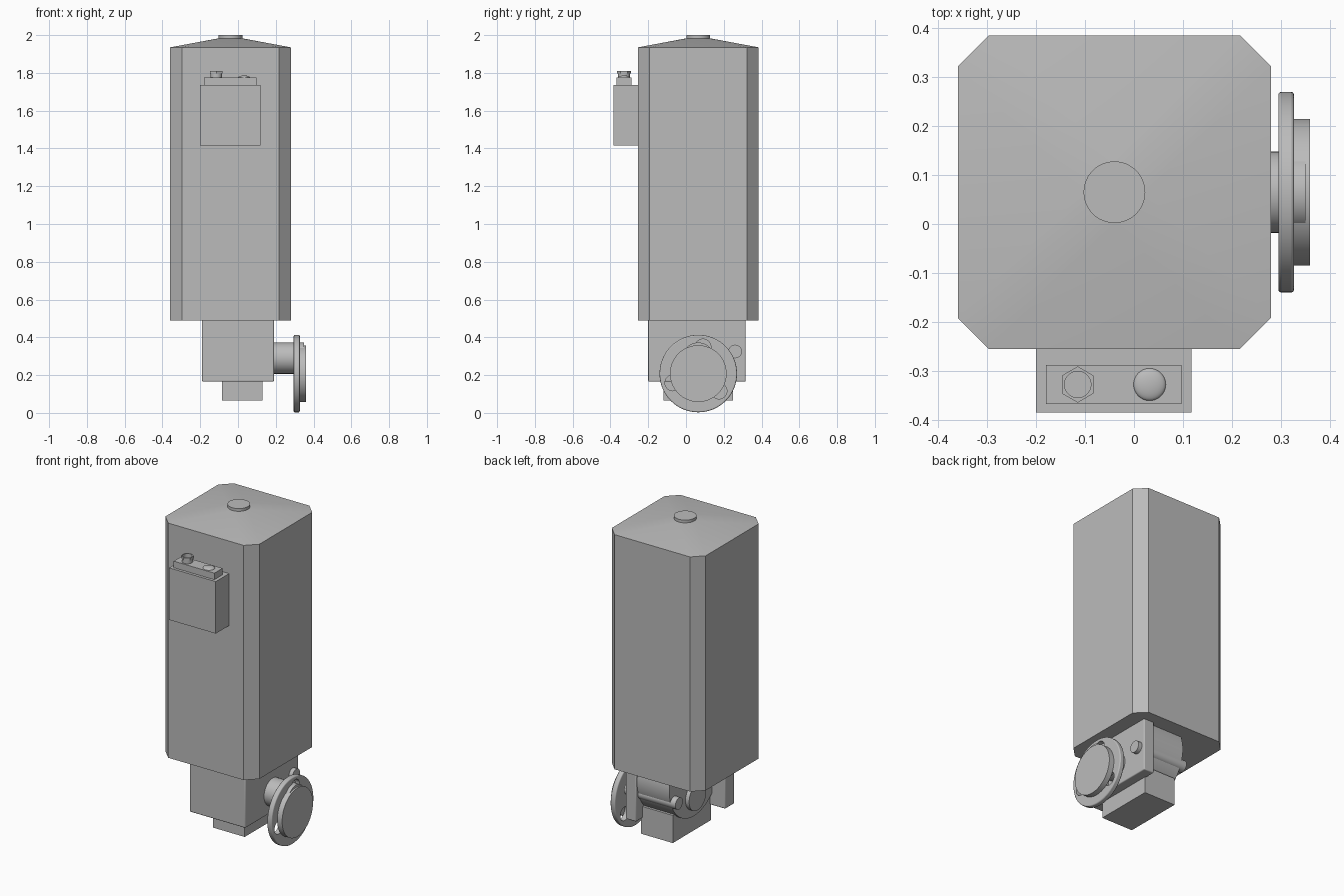
import bpy, bmesh, math
from mathutils import Matrix, Vector

cube = bpy.data.objects.get("Cube")
if cube:
    bpy.data.objects.remove(cube, do_unlink=True)

grey = bpy.data.materials.new("machine grey")
grey.use_nodes = True
colour = (0.5, 0.5, 0.5, 1)
grey.diffuse_color = colour
grey.node_tree.nodes["Principled BSDF"].inputs["Base Color"].default_value = colour


def finish(name, bm, bevel=0, helper=False):
    bmesh.ops.recalc_face_normals(bm, faces=bm.faces)
    mesh = bpy.data.meshes.new(name)
    bm.to_mesh(mesh)
    bm.free()
    mesh.materials.append(grey)
    ob = bpy.data.objects.new(name, mesh)
    bpy.context.collection.objects.link(ob)
    if bevel:
        mod = ob.modifiers.new("soft edges", 'BEVEL')
        mod.width, mod.segments, mod.limit_method = bevel, 3, 'ANGLE'
    if helper:
        ob.hide_render = True
        ob.hide_viewport = True
    else:
        bpy.ops.object.select_all(action='DESELECT')
        ob.select_set(True)
        bpy.context.view_layer.objects.active = ob
        bpy.ops.object.shade_smooth_by_angle(angle=math.radians(30))
    return ob


def box(name, x, y, z, bevel=0):
    bm = bmesh.new()
    size = [b - a for a, b in (x, y, z)]
    mid = [(a + b) / 2 for a, b in (x, y, z)]
    bmesh.ops.create_cube(bm, size=1, matrix=Matrix.Translation(mid) @ Matrix.Diagonal((*size, 1)))
    return finish(name, bm, bevel)


def cylinder(name, centre, r, lo, hi, axis='Z', sides=48, bevel=0, helper=False):
    """Centre is (x, y) for a Z axis, or (y, z) for an X axis."""
    bm = bmesh.new()
    bmesh.ops.create_cone(bm, cap_ends=True, segments=sides, radius1=r, radius2=r, depth=hi - lo)
    mid = (lo + hi) / 2
    if axis == 'X':
        m = Matrix.Translation((mid, *centre)) @ Matrix.Rotation(math.pi / 2, 4, 'Y')
    else:
        m = Matrix.Translation((*centre, mid)) @ Matrix.Rotation(math.pi / 2, 4, 'Z')
    bm.transform(m)
    return finish(name, bm, bevel, helper)


def cut(ob, cutter):
    mod = ob.modifiers.new("cut", 'BOOLEAN')
    mod.operation, mod.solver, mod.object = 'DIFFERENCE', 'EXACT', cutter


# Motor housing: chamfered square column with a shallow crown
cx, cy, half, ch = -0.04, 0.065, 0.32, 0.063
corner = [(half, half - ch), (half - ch, half)]
outline = []
for k in range(4):
    turn = Matrix.Rotation(k * math.pi / 2, 2)
    outline += [turn @ Vector(p) for p in corner]
bm = bmesh.new()
low, high = ([bm.verts.new((cx + p.x, cy + p.y, z)) for p in outline] for z in (0.49, 1.935))
bm.faces.new(low)
for i in range(8):
    j = (i + 1) % 8
    bm.faces.new((low[i], low[j], high[j], high[i]))
ring = []
for i in range(48):
    a = math.tau * i / 48
    ring.append(bm.verts.new((cx + 0.063 * math.cos(a), cy + 0.063 * math.sin(a), 1.983)))
bm.faces.new(ring)
bm.edges.ensure_lookup_table()
loops = [bm.edges.get((r[i], r[(i + 1) % len(r)])) for r in (high, ring) for i in range(len(r))]
bmesh.ops.bridge_loops(bm, edges=loops)
finish("motor_housing", bm)
cylinder("top_cap", (cx, cy), 0.063, 1.975, 2.0)

# Terminal box, lid, cable gland and dome button
box("terminal_box", (-0.2, 0.118), (-0.385, -0.25), (1.415, 1.735))
box("terminal_lid", (-0.18, 0.097), (-0.368, -0.288), (1.73, 1.775))
spot = (-0.115, -0.328)
gland_hole = cylinder("gland_hole_cutter", spot, 0.027, 1.785, 1.83, helper=True)
stem = cylinder("gland_stem", spot, 0.031, 1.77, 1.798)
bm = bmesh.new()
bmesh.ops.create_cone(bm, cap_ends=True, segments=6, radius1=0.037, radius2=0.037, depth=0.014)
bm.transform(Matrix.Translation((*spot, 1.804)) @ Matrix.Rotation(math.pi / 2, 4, 'Z')
             @ Matrix.Rotation(math.pi / 2, 4, 'Z'))
nut = finish("gland_nut", bm)
for part in (stem, nut):
    cut(part, gland_hole)
bm = bmesh.new()
bmesh.ops.create_uvsphere(bm, u_segments=32, v_segments=16, radius=1)
bm.transform(Matrix.Translation((0.032, -0.328, 1.775)) @ Matrix.Diagonal((0.033, 0.033, 0.011, 1)))
finish("dome_button", bm)

# Gear frame: front and side plates around a drum, with a sump below
box("front_plate", (-0.19, 0.19), (-0.2, -0.11), (0.165, 0.495), 0.006)
box("side_plate", (0.12, 0.19), (-0.2, 0.315), (0.165, 0.495), 0.006)
box("sump", (-0.085, 0.13), (-0.12, 0.25), (0.065, 0.235))
drum = cylinder("gear_drum", (cy, 0.405), 0.24, -0.1, 0.13, 'X', 64)
trim = box("drum_trim_cutter", (-0.3, 0.3), (-0.5, 0.5), (0.5, 0.9))
trim.hide_render = trim.hide_viewport = True
cut(drum, trim)
cylinder("drive_shaft", (cy, 0.29), 0.083, -0.125, 0.35, 'X')
cylinder("pinion_shaft", (0.26, 0.325), 0.036, -0.135, 0.215, 'X', 32)

# Handwheel: drilled disc with a raised rim, set below the shaft line
hub = (cy, 0.208)
disc = cylinder("wheel_disc", hub, 0.205, 0.295, 0.327, 'X', 64, 0.006)
for k in range(3):
    a = math.radians(80 + 120 * k)
    at = (hub[0] + 0.143 * math.cos(a), hub[1] + 0.143 * math.sin(a))
    cut(disc, cylinder("wheel_hole_cutter", at, 0.042, 0.25, 0.4, 'X', 32, helper=True))
rim = cylinder("wheel_rim", hub, 0.15, 0.326, 0.36, 'X', 64)
cut(rim, cylinder("rim_cutter", hub, 0.128, 0.3, 0.4, 'X', 64, helper=True))
